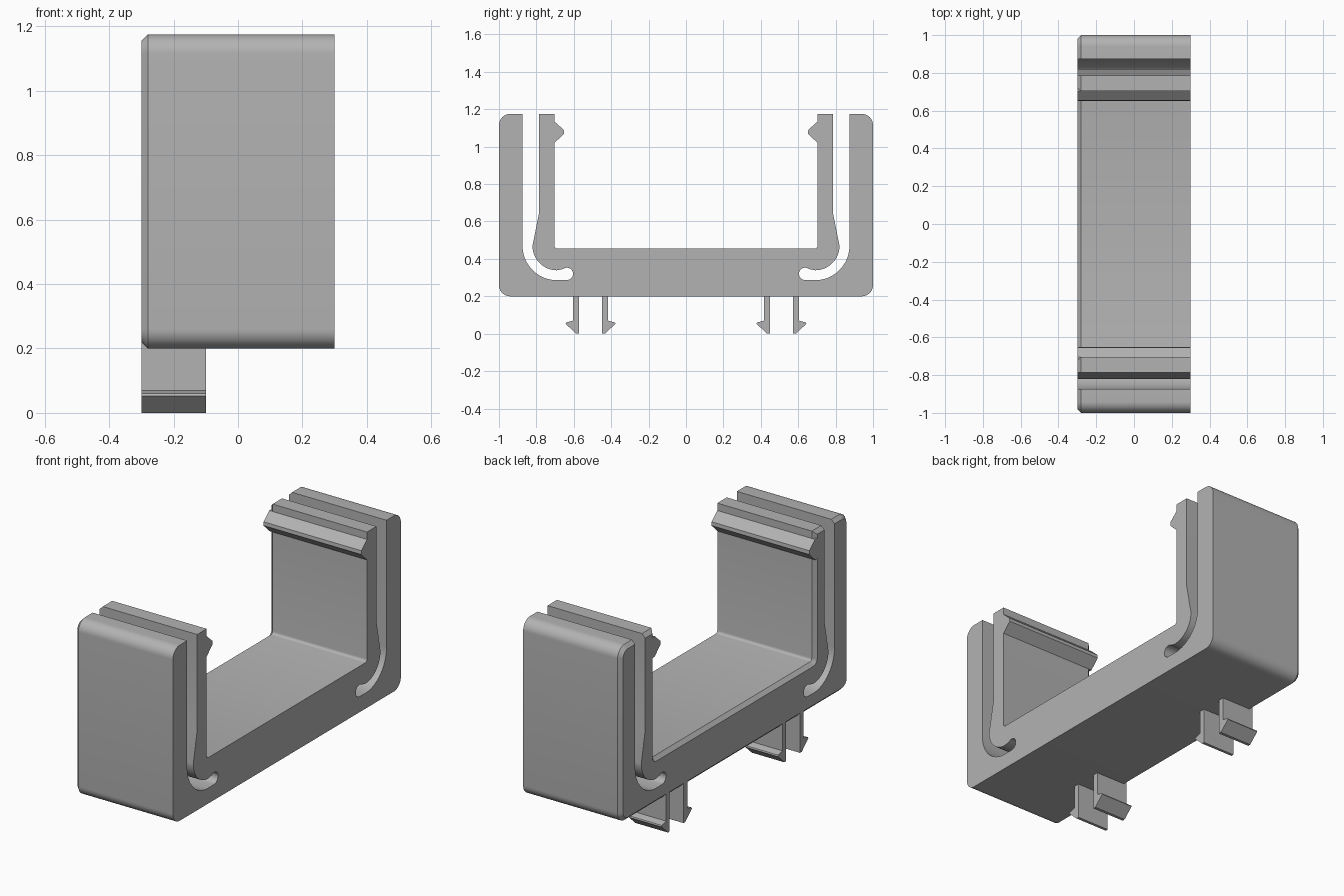
import bpy, bmesh
from math import sin, cos, radians

if "Cube" in bpy.data.objects:
    bpy.data.objects.remove(bpy.data.objects["Cube"], do_unlink=True)

grey = bpy.data.materials.new("light grey plastic")
grey.use_nodes = True
COLOUR = (0.45, 0.45, 0.45, 1)
grey.diffuse_color = COLOUR
grey.node_tree.nodes["Principled BSDF"].inputs["Base Color"].default_value = COLOUR

X0, X1 = -0.3, 0.3               # body width
BASE, FLOOR, TOP = 0.2, 0.455, 1.175
INNER = 0.703                    # inner face of the arms


def arc(cy, cz, r, start, end, steps):
    """Points of a circular arc in the yz plane."""
    angles = [radians(start + (end - start) * i / steps) for i in range(steps + 1)]
    return [(cy + r * cos(a), cz + r * sin(a)) for a in angles]


def prism(name, profile, x0, x1, chamfer=0):
    """Extrude a yz profile along x, with an optional chamfer around the x0 face."""
    bm = bmesh.new()
    cap = bm.faces.new([bm.verts.new((x0, y, z)) for y, z in profile])
    side = bmesh.ops.extrude_face_region(bm, geom=[cap], use_keep_orig=True)["geom"]
    moved = [v for v in side if isinstance(v, bmesh.types.BMVert)]
    bmesh.ops.translate(bm, verts=moved, vec=(x1 - x0, 0, 0))
    bmesh.ops.recalc_face_normals(bm, faces=bm.faces)
    if chamfer:
        rim = [e for e in bm.edges if all(abs(v.co.x - x0) < 1e-5 for v in e.verts)]
        bmesh.ops.bevel(bm, geom=rim, offset=chamfer, offset_type='OFFSET',
                        segments=1, profile=0.5, affect='EDGES')
    mesh = bpy.data.meshes.new(name)
    bm.to_mesh(mesh)
    bm.free()
    mesh.materials.append(grey)
    obj = bpy.data.objects.new(name, mesh)
    bpy.context.collection.objects.link(obj)
    return obj


def activate(obj):
    bpy.ops.object.select_all(action='DESELECT')
    obj.select_set(True)
    bpy.context.view_layer.objects.active = obj


def flip(profile, s):
    return [(s * y, z) for y, z in profile]


# U-shaped body: half outline from the floor centre to the base centre
R, F = 0.06, 0.015
half = arc(INNER - F, FLOOR + F, F, -90, 0, 4)
half += [(INNER, TOP)]
half += arc(1 - R, TOP - R, R, 90, 0, 10)
half += arc(1 - R, BASE + R, R, 0, -90, 10)
body = prism("bracket_body", half + flip(half[::-1], -1), X0, X1, 0.02)

# Curved slots that free the spring arms from the outer walls
AY, AZ = 0.69, 0.47
slot = [(0.786, TOP + 0.1), (0.786, 0.645)]
slot += arc(AY, AZ, 0.131, 0, -90, 14)
slot += arc(0.637, 0.32, 0.033, 50, 270, 14)
slot += arc(AY, AZ, 0.184, -90, 0, 20)
slot += [(0.874, TOP + 0.1)]
for s in (1, -1):
    cutter = prism("slot_cutter", flip(slot, s), X0 - 0.1, X1 + 0.1)
    cutter.hide_render = True
    mod = body.modifiers.new("slot", 'BOOLEAN')
    mod.operation = 'DIFFERENCE'
    mod.solver = 'EXACT'
    mod.object = cutter
    activate(body)
    bpy.ops.object.modifier_apply(modifier=mod.name)
    bpy.data.objects.remove(cutter, do_unlink=True)

activate(body)
bpy.ops.object.shade_smooth_by_angle(angle=radians(30))

# Retaining ridges on the inside of the arms
ridge = [(0.73, 1.134), (INNER, 1.134), (0.654, 1.09), (0.652, 1.07),
         (INNER, 1.02), (0.73, 1.02)]
for s, end in ((1, "back"), (-1, "front")):
    prism(end + "_arm_ridge", flip(ridge, s), X0, X1)

# Barbed snap clips under the base, in facing-away pairs
clip = [(0, 0.23), (0, 0), (0.016, 0), (0.073, 0.053), (0.07, 0.06),
        (0.033, 0.07), (0.033, 0.23)]
for s, end in ((1, "back"), (-1, "front")):
    for start, d, place in ((0.571, 1, "outer"), (0.45, -1, "inner")):
        shape = [(start + d * y, z) for y, z in clip]
        prism(f"{end}_{place}_clip", flip(shape, s), X0, -0.1)
